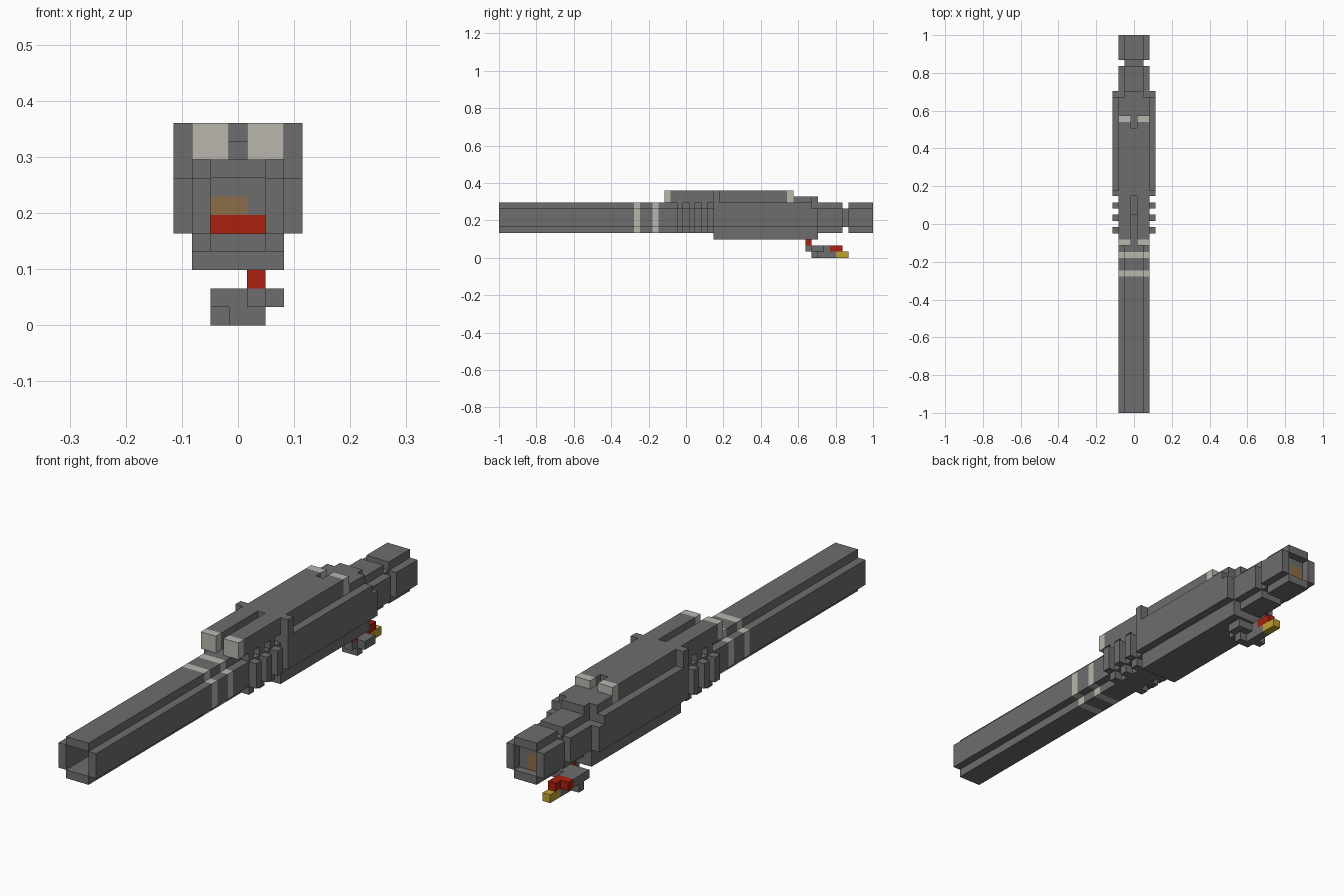
import bpy, bmesh
from mathutils import Vector

if "Cube" in bpy.data.objects:
    bpy.data.objects.remove(bpy.data.objects["Cube"], do_unlink=True)

UNIT = 2 / 61  # edge of one block; boxes are given in whole blocks


def material(name, rgb):
    m = bpy.data.materials.new(name)
    m.use_nodes = True
    m.diffuse_color = (*rgb, 1)
    m.node_tree.nodes["Principled BSDF"].inputs["Base Color"].default_value = (*rgb, 1)
    return m


GREY = material("gunmetal grey", (0.155, 0.155, 0.155))
PALE = material("pale grey", (0.49, 0.47, 0.43))
RED = material("red", (0.40, 0.014, 0.004))
GOLD = material("gold", (0.52, 0.36, 0.03))
BROWN = material("brown", (0.27, 0.155, 0.065))


def part(name, mat, boxes):
    """Blocky part from boxes of x, y and z cell ranges."""
    bm = bmesh.new()
    for xs, ys, zs in boxes:
        verts = bmesh.ops.create_cube(bm, size=1)["verts"]
        for v in verts:
            cell = [r[1] if c > 0 else r[0] for c, r in zip(v.co, (xs, ys, zs))]
            v.co = Vector((cell[0] - 3.5, cell[1] - 30.5, cell[2])) * UNIT
    mesh = bpy.data.meshes.new(name)
    bm.to_mesh(mesh)
    bm.free()
    mesh.materials.append(mat)
    obj = bpy.data.objects.new(name, mesh)
    bpy.context.collection.objects.link(obj)
    return obj


def both(xs, ys, zs):
    """A box and its mirror image across the middle."""
    return [(xs, ys, zs), ((7 - xs[1], 7 - xs[0]), ys, zs)]


def tube(ys):
    """Hollow square tube with notched corners."""
    return both((1, 2), ys, (5, 8)) + [((2, 5), ys, z) for z in ((4, 5), (8, 9))]


# Barrel with two pale bands
part("barrel", GREY, tube((0, 22)) + tube((23, 25)) + tube((26, 35)))
part("barrel_bands", PALE, tube((22, 23)) + tube((25, 26)))

# Breech seen down the bore
part("breech", GREY, [((2, 5), (34, 35), (7, 8)), ((4, 5), (34, 35), (6, 7))])
part("breech_red", RED, [((2, 5), (34, 35), (5, 6))])
part("breech_brown", BROWN, [((2, 4), (34, 35), (6, 7))])

# Cooling ribs wrapping the barrel sides
ribs = []
for y in (29, 31, 33):
    ribs += both((0, 1), (y, y + 1), (5, 8))
    for z in (4, 8):
        ribs += both((1, 2), (y, y + 1), (z, z + 1))
part("cooling_ribs", GREY, ribs)

# Receiver, its sloped-down rear and the underside plate
part("receiver", GREY, [
    ((1, 6), (35, 51), (3, 9)),
    ((1, 6), (51, 52), (3, 5)),
    ((0, 7), (51, 52), (5, 8)),
    ((2, 5), (51, 52), (8, 10)),
    ((1, 6), (48, 51), (9, 10)),
])
part("side_panels", GREY, both((0, 1), (36, 51), (5, 9)))
part("side_posts", GREY, both((0, 1), (35, 36), (5, 11)))

# Top cover with a stepped slot at the front and a notch at the rear
part("top_cover", GREY, both((1, 3), (28, 47), (9, 11)) + [
    ((3, 4), (32, 48), (9, 10)),
    ((3, 4), (35, 46), (10, 11)),
])
part("cover_tips", PALE, both((1, 3), (27, 28), (9, 11))
     + both((1, 3), (47, 48), (9, 11)))

# Rear housing, neck and open end block
part("rear_housing", GREY, [((2, 5), (52, 56), (4, 9)), ((1, 6), (52, 56), (5, 8))])
part("rear_neck", GREY, [((2, 5), (56, 57), (5, 8))])
part("end_block", GREY, tube((57, 61)) + [
    ((2, 5), (57, 59), (5, 8)),
    ((4, 5), (59, 60), (5, 8)),
    ((2, 4), (59, 60), (7, 8)),
])
part("end_plug", BROWN, [((2, 4), (59, 60), (5, 7))])

# Hanging trigger group
part("trigger_link", RED, [((4, 5), (50, 51), (2, 3))])
part("trigger_body", GREY, [
    ((4, 5), (50, 53), (1, 2)),
    ((5, 6), (51, 53), (1, 2)),
    ((2, 4), (51, 54), (1, 2)),
    ((3, 4), (51, 55), (0, 1)),
    ((2, 3), (52, 53), (0, 1)),
    ((4, 5), (51, 52), (0, 1)),
])
part("trigger_cap", RED, [((2, 4), (54, 55), (1, 2)), ((3, 4), (55, 56), (1, 2))])
part("trigger_tip", GOLD, [((3, 4), (55, 57), (0, 1))])
